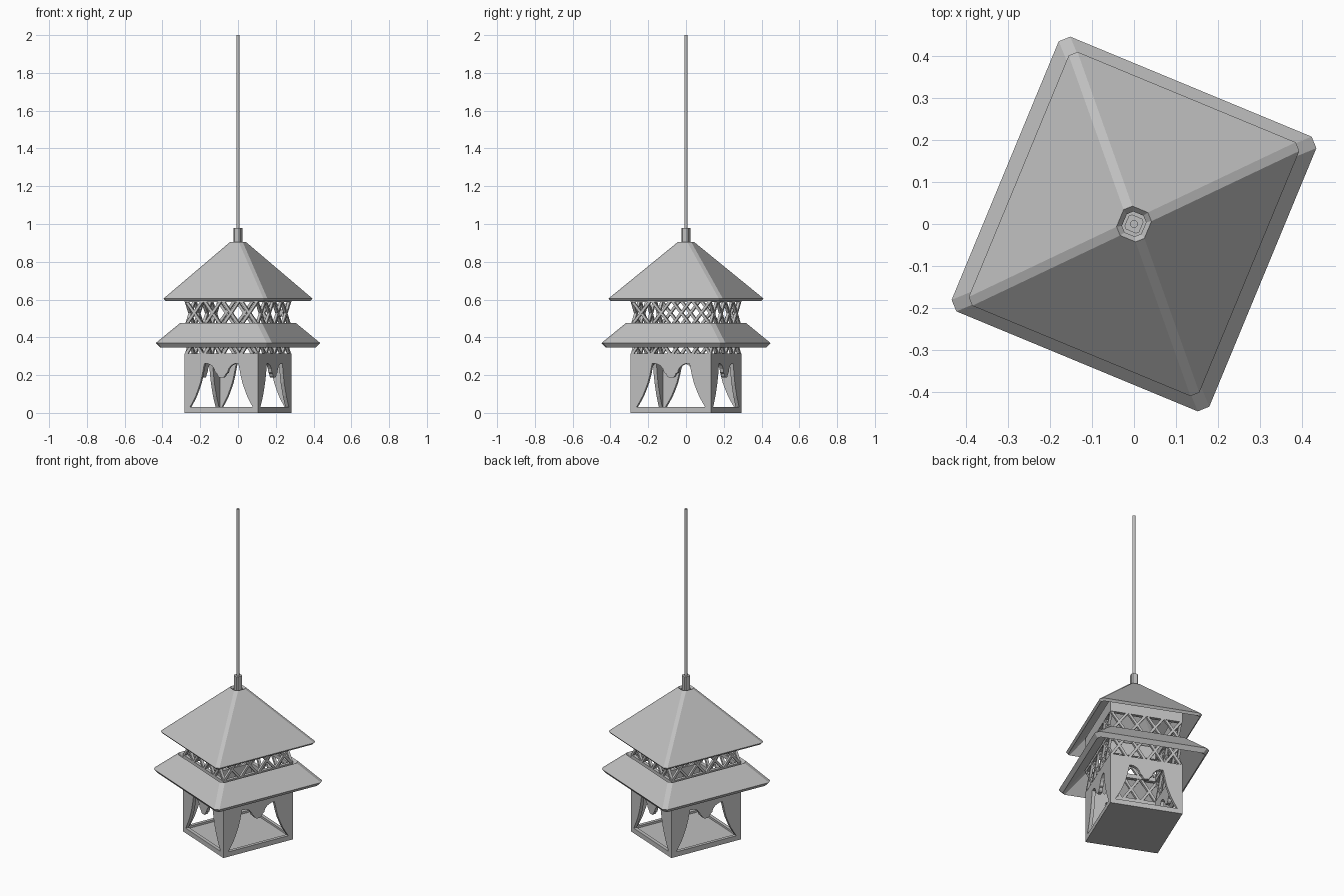
import bpy, bmesh, math
from mathutils import Matrix, Vector

cube = bpy.data.objects.get("Cube")
if cube:
    bpy.data.objects.remove(cube, do_unlink=True)

TURN = Matrix.Rotation(math.radians(-22.5), 4, "Z")
HALF_X, HALF_Y = 0.21, 0.23      # body half sizes
WALL = 0.02
BODY_TOP = 0.315

grey = bpy.data.materials.new("light grey")
grey.use_nodes = True
COLOUR = (0.52, 0.52, 0.52, 1)
grey.diffuse_color = COLOUR
grey.node_tree.nodes["Principled BSDF"].inputs["Base Color"].default_value = COLOUR


def finish(name, bm):
    """Turn a bmesh into a finished object."""
    bmesh.ops.recalc_face_normals(bm, faces=bm.faces)
    bm.transform(TURN)
    mesh = bpy.data.meshes.new(name)
    bm.to_mesh(mesh)
    bm.free()
    mesh.materials.append(grey)
    obj = bpy.data.objects.new(name, mesh)
    bpy.context.collection.objects.link(obj)
    return obj


def prism(bm, outline, dist, depth, angle):
    """Extrude an upright (s, z) outline inward from a side of the body."""
    rot = Matrix.Rotation(angle, 4, "Z")
    verts = [bm.verts.new(rot @ Vector((s, -dist, z))) for s, z in outline]
    face = bm.faces.new(verts)
    ext = bmesh.ops.extrude_face_region(bm, geom=[face], use_keep_orig=True)
    moved = [g for g in ext["geom"] if isinstance(g, bmesh.types.BMVert)]
    bmesh.ops.translate(bm, vec=rot @ Vector((0, depth, 0)), verts=moved)


def box_outline(half, low, high):
    return [(-half, low), (half, low), (half, high), (-half, high)]


def octagon(x, y, cut, z):
    """Rectangle with clipped corners."""
    quarter = [(x, y - cut), (x - cut, y)]
    pts = quarter + [(-a, b) for a, b in reversed(quarter)]
    pts += [(-a, -b) for a, b in pts]
    return [Vector((a, b, z)) for a, b in pts]


def loft(name, rings, closed=False):
    """Skin rings; closed joins last to first, otherwise the ends are capped."""
    bm = bmesh.new()
    loops = [[bm.verts.new(p) for p in ring] for ring in rings]
    pairs = list(zip(loops, loops[1:]))
    if closed:
        pairs.append((loops[-1], loops[0]))
    else:
        bm.faces.new(loops[0])
        bm.faces.new(loops[-1])
    for low, high in pairs:
        n = len(low)
        for i in range(n):
            j = (i + 1) % n
            bm.faces.new((low[i], low[j], high[j], high[i]))
    return finish(name, bm)


# Four sides: angle, distance from centre, half width (inset on two sides)
SIDES = [(k * math.pi / 2,
          HALF_X if k % 2 else HALF_Y,
          HALF_Y if k % 2 else HALF_X) for k in range(4)]

# Body walls with flared openings and a hanging point in each arch
ARCH = [(0.180, 0.03), (0.163, 0.06), (0.147, 0.09), (0.133, 0.125),
        (0.120, 0.16), (0.110, 0.20), (0.102, 0.24), (0.097, 0.262),
        (0.075, 0.26), (0.055, 0.25), (0.041, 0.233), (0.035, 0.213),
        (0.026, 0.208), (0.020, 0.195), (0.011, 0.187)]
walls = bmesh.new()
for k, (angle, dist, half) in enumerate(SIDES):
    edge = half - WALL if k % 2 else half
    scale = half / HALF_X
    right = [(s * scale, z) for s, z in ARCH]
    arch = right + [(-s, z) for s, z in reversed(right)]
    outline = [(-edge, 0.03), (-edge, BODY_TOP), (edge, BODY_TOP), (edge, 0.03)]
    prism(walls, outline + arch, dist, WALL, angle)
    prism(walls, box_outline(edge, 0, 0.03), dist, WALL, angle)
finish("body_walls", walls)

# Floor
loft("floor", [octagon(HALF_X - WALL, HALF_Y - WALL, 0.001, z) for z in (0, 0.018)])

# Two rows of crossed lattice bars
BAR, CELLS = 0.009, 4
for name, low, high in (("lower_lattice", BODY_TOP, 0.445),
                        ("upper_lattice", 0.47, 0.588)):
    bm = bmesh.new()
    for angle, dist, half in SIDES:
        width = 2 * half / CELLS
        for c in range(CELLS):
            s0 = -half + c * width + BAR
            s1 = s0 + width - 2 * BAR
            for a, b, inset in ((s0, s1, 0), (s1, s0, 0.002)):
                bar = [(a - BAR, low), (a + BAR, low), (b + BAR, high), (b - BAR, high)]
                prism(bm, bar, dist - inset, 0.015, angle)
    finish(name, bm)

# Rails between the lattice rows and under the upper roof
for name, low, high in (("middle_rail", 0.445, 0.47), ("top_rail", 0.588, 0.665)):
    bm = bmesh.new()
    for k, (angle, dist, half) in enumerate(SIDES):
        edge = half - WALL if k % 2 else half
        prism(bm, box_outline(edge, low, high), dist, WALL, angle)
    finish(name, bm)


# Hipped roofs: open shells with edges square to the slope
def roof(name, eave, eave_z, top, top_z, cut, inset, drop):
    def ring(size, z, c):
        return octagon(size[0], size[1], c, z)

    def shrink(size):
        return (size[0] - inset, size[1] - inset)
    loft(name, [ring(eave, eave_z, cut), ring(top, top_z, cut),
                ring(shrink(top), top_z - drop, cut * 0.75),
                ring(shrink(eave), eave_z - drop, cut * 0.75)], closed=True)


roof("lower_roof", (0.333, 0.355), 0.37, (0.235, 0.257), 0.475, 0.021, 0.019, 0.024)
roof("upper_roof", (0.298, 0.328), 0.605, (0.036, 0.038), 0.905, 0.016, 0.011, 0.013)

# Hanging cap and rod
loft("hanging_cap", [octagon(0.019, 0.019, 0.006, z) for z in (0.87, 0.98)])
rod = bmesh.new()
bmesh.ops.create_cone(rod, cap_ends=True, segments=16, radius1=0.009, radius2=0.009,
                      depth=1.04, matrix=Matrix.Translation((0, 0, 1.48)))
rod_obj = finish("hanging_rod", rod)
bpy.ops.object.select_all(action="DESELECT")
rod_obj.select_set(True)
bpy.context.view_layer.objects.active = rod_obj
bpy.ops.object.shade_smooth_by_angle()
